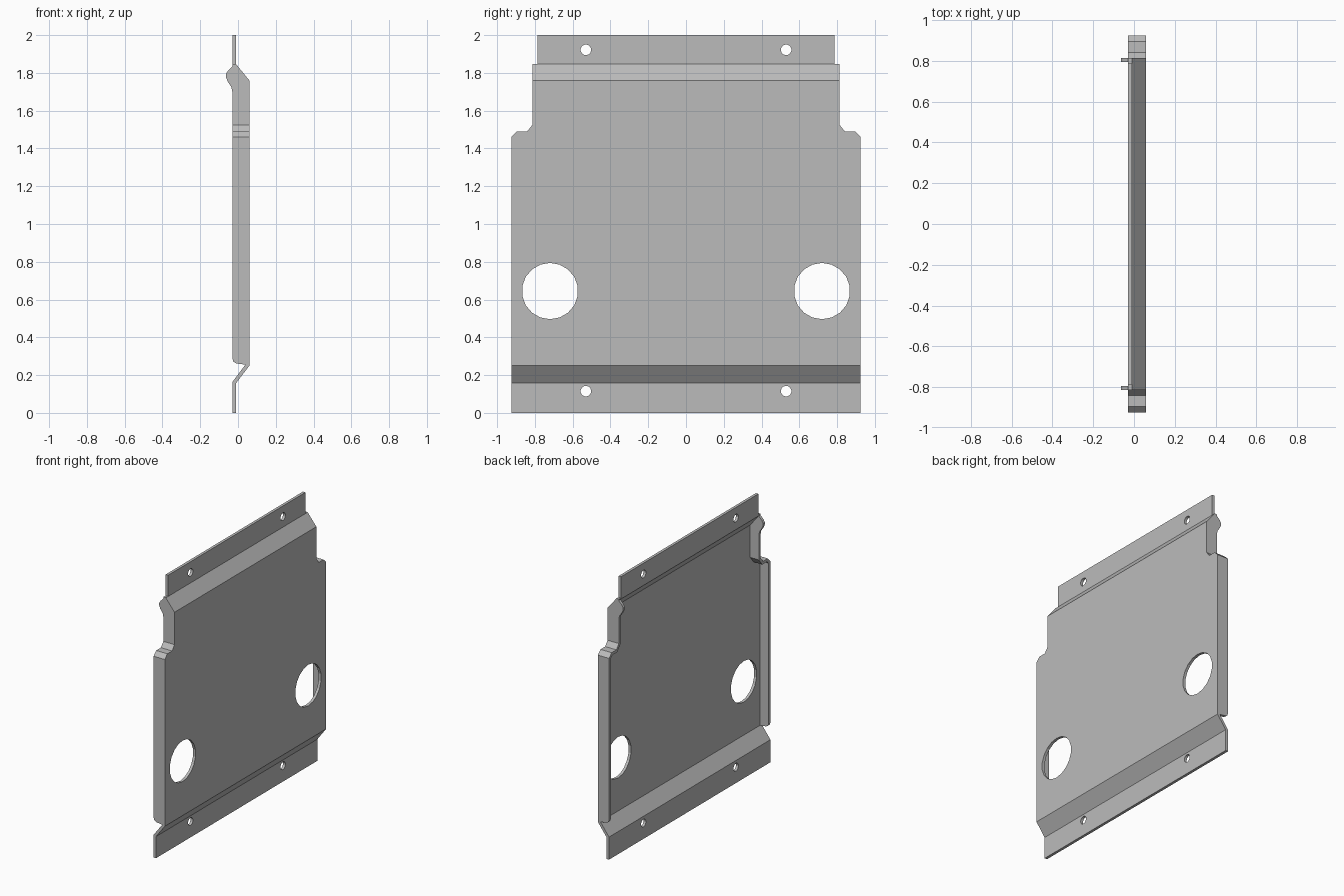
import bpy
import math
from mathutils import Vector

cube = bpy.data.objects.get("Cube")
if cube:
    bpy.data.objects.remove(cube, do_unlink=True)

T = 0.02  # sheet thickness

steel = bpy.data.materials.new("grey_steel")
steel.use_nodes = True
steel.diffuse_color = (0.5, 0.5, 0.5, 1)
steel.node_tree.nodes["Principled BSDF"].inputs["Base Color"].default_value = (0.5, 0.5, 0.5, 1)


def prism(name, points, axis, lo, hi):
    """Extrude a 2D outline along x (points are y, z) or along y (points are x, z)."""
    def place(p, d):
        return (d, p[0], p[1]) if axis == "x" else (p[0], d, p[1])
    n = len(points)
    verts = [place(p, d) for d in (lo, hi) for p in points]
    faces = [tuple(range(n)), tuple(range(2 * n - 1, n - 1, -1))]
    faces += [(i, i + n, (i + 1) % n + n, (i + 1) % n) for i in range(n)]
    mesh = bpy.data.meshes.new(name)
    mesh.from_pydata(verts, [], faces)
    # Keep the outward winding consistent
    area = sum(points[i][0] * points[(i + 1) % n][1] - points[(i + 1) % n][0] * points[i][1]
               for i in range(n))
    if (area > 0) == (axis == "x"):
        mesh.flip_normals()
    mesh.materials.append(steel)
    obj = bpy.data.objects.new(name, mesh)
    bpy.context.collection.objects.link(obj)
    return obj


def combine(target, tool, operation):
    mod = target.modifiers.new("combine", "BOOLEAN")
    mod.operation, mod.object, mod.solver = operation, tool, "EXACT"
    bpy.context.view_layer.objects.active = target
    bpy.ops.object.modifier_apply(modifier=mod.name)
    bpy.data.objects.remove(tool, do_unlink=True)


def offset(path, dist):
    """Shift an open path sideways by a constant thickness with mitred corners."""
    pts = [Vector(p) for p in path]
    dirs = [(b - a).normalized() for a, b in zip(pts, pts[1:])]
    normals = [Vector((-d.y, d.x)) for d in dirs]
    result = []
    for i, p in enumerate(pts):
        a, b = normals[max(i - 1, 0)], normals[min(i, len(normals) - 1)]
        result.append(p + (a + b) * dist / (1 + a.dot(b)))
    return [tuple(p) for p in result]


def circle(y, z, r, sides):
    return [(y + r * math.cos(math.tau * (i + 0.5) / sides),
             z + r * math.sin(math.tau * (i + 0.5) / sides)) for i in range(sides)]


# Folded sheet: bottom lip, slope, main panel, slope, top lip
fold = [(-0.01, 0), (-0.01, 0.157), (0.06, 0.25), (0.06, 1.76), (-0.01, 1.846), (-0.01, 2)]
panel = prism("folded_panel", fold + offset(fold, T)[::-1], "y", -1, 1)

# Trim the sheet to its stepped outline
edge = [(0.925, 0.24), (0.925, 1.46), (0.895, 1.49), (0.841, 1.49), (0.813, 1.525), (0.813, 1.847)]
half = [(0.925, -0.1)] + edge[1:] + [(0.787, 1.847), (0.787, 2.1)]
outline = half + [(-y, z) for y, z in half[::-1]]
combine(panel, prism("outline_cutter", outline, "x", -0.2, 0.2), "INTERSECT")

# Side flanges follow the stepped edge and carry a rounded ear at the top
flange_shape = [(0.06, 0.25), (0.06, 1.76), (-0.01, 1.846), (-0.025, 1.84), (-0.053, 1.812),
                (-0.063, 1.795), (-0.063, 1.775), (-0.055, 1.755), (-0.035, 1.725),
                (-0.03, 1.7), (-0.03, 0.29), (-0.025, 0.272), (-0.01, 0.262), (0.035, 0.256)]
for side in (1, -1):
    strip = [(side * y, z) for y, z in edge + offset(edge, T)[::-1]]
    flange = prism("side_flange", strip, "x", -0.2, 0.2)
    combine(flange, prism("flange_cutter", flange_shape, "y", -1, 1), "INTERSECT")
    combine(panel, flange, "UNION")

# Two large openings and four screw holes
for side in (1, -1):
    for y, z, r, sides in ((0.72, 0.645, 0.149, 18), (0.53, 0.115, 0.028, 16), (0.53, 1.922, 0.028, 16)):
        hole = prism("hole_cutter", circle(side * y, z, r, sides), "x", -0.02 if r > 0.1 else -0.2, 0.2)
        combine(panel, hole, "DIFFERENCE")
